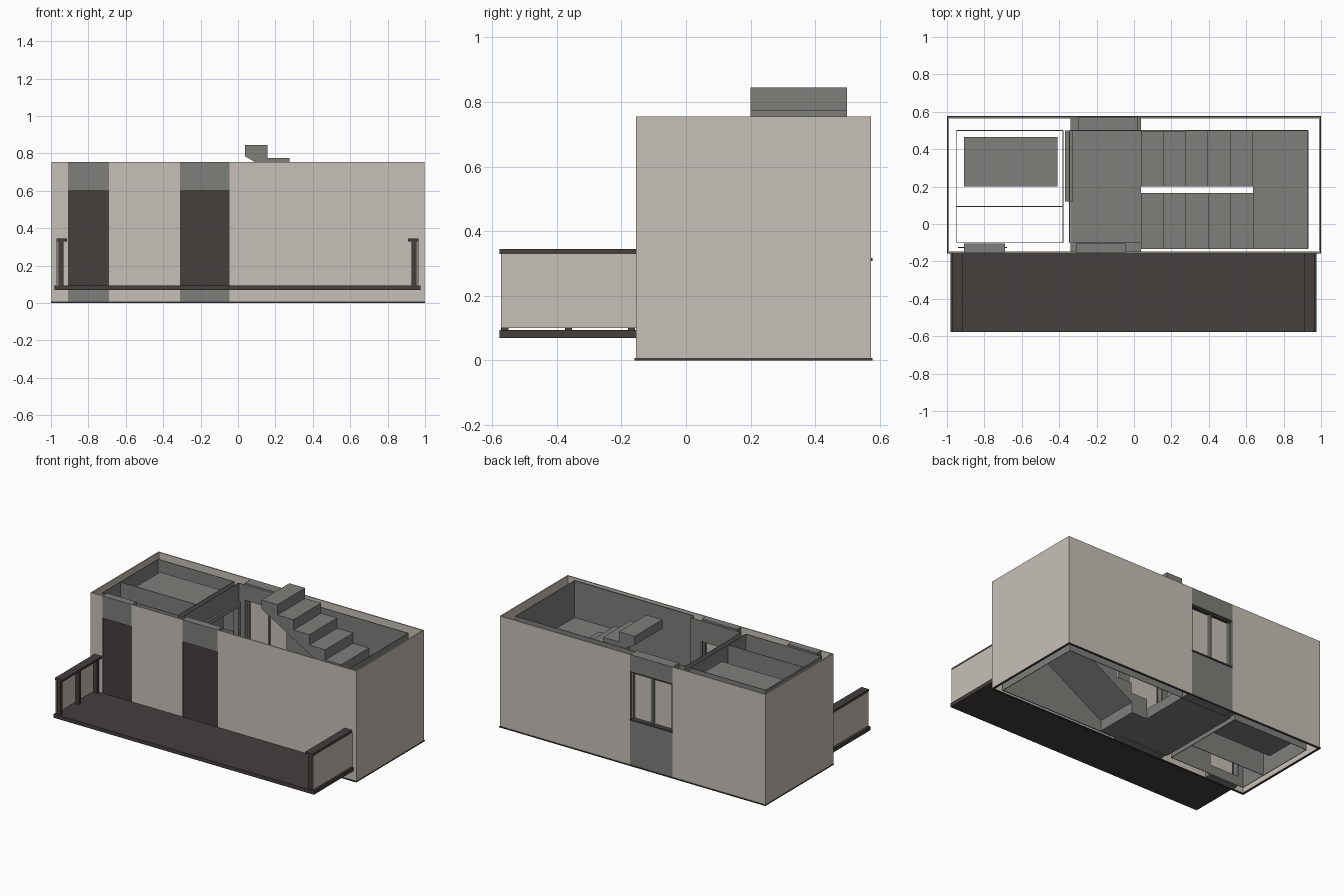
import bpy, bmesh

if "Cube" in bpy.data.objects:
    bpy.data.objects.remove(bpy.data.objects["Cube"])

def material(name, rgb):
    m = bpy.data.materials.new(name)
    m.diffuse_color = (*rgb, 1)
    m.use_nodes = True
    m.node_tree.nodes["Principled BSDF"].inputs["Base Color"].default_value = m.diffuse_color
    return m

BEIGE = material("warm_beige", (0.57, 0.53, 0.48))
GREY = material("concrete_grey", (0.21, 0.21, 0.195))
DARK = material("dark_brown", (0.058, 0.050, 0.048))

def finish(name, bm, mat):
    bmesh.ops.recalc_face_normals(bm, faces=bm.faces)
    me = bpy.data.meshes.new(name)
    bm.to_mesh(me)
    bm.free()
    me.materials.append(mat)
    bpy.context.collection.objects.link(bpy.data.objects.new(name, me))

def box(name, x, y, z, mat):
    bm = bmesh.new()
    bmesh.ops.create_cube(bm, size=1)
    for v in bm.verts:
        for i, (a, b) in enumerate((x, y, z)):
            v.co[i] = a if v.co[i] < 0 else b
    finish(name, bm, mat)

def extrude_y(name, pts, y0, y1, mat):
    bm = bmesh.new()
    f = bm.faces.new([bm.verts.new((x, y0, z)) for x, z in pts])
    r = bmesh.ops.extrude_face_region(bm, geom=[f])
    for v in r["geom"]:
        if isinstance(v, bmesh.types.BMVert):
            v.co.y = y1
    finish(name, bm, mat)

def wall(name, axis, at, a, b, z, mat, hole=None, t=0.004):
    """Thin wall along an axis at a fixed position, with one optional hole (a0, a1, z0, z1)."""
    parts = [(a, b, z[0], z[1])]
    if hole:
        h0, h1, k0, k1 = hole
        parts = [(a, h0, *z), (h1, b, *z), (h0, h1, z[0], k0), (h0, h1, k1, z[1])]
    for p0, p1, q0, q1 in parts:
        if p1 - p0 < 0.001 or q1 - q0 < 0.001:
            continue
        s, u = (p0, p1), (at - t / 2, at + t / 2)
        box(name, *((s, u) if axis == "x" else (u, s)), (q0, q1), mat)

TOP = 0.755
FRONT, BACK = -0.155, 0.573
D1, D2, WIN = (-0.91, -0.69), (-0.31, -0.045), (-0.30, 0.02)

# Outer shell, split around door and window strips
for a, b in ((-0.998, D1[0]), (D1[1], D2[0]), (D2[1], 0.998)):
    box("front_wall", (a, b), (FRONT, FRONT + 0.008), (0.005, TOP), BEIGE)
for a, b in ((-0.998, WIN[0]), (WIN[1], 0.998)):
    box("back_wall", (a, b), (BACK - 0.008, BACK), (0.005, TOP), BEIGE)
for s in (-0.998, 0.990):
    box("side_wall", (s, s + 0.008), (FRONT, BACK), (0.005, TOP), BEIGE)

# Dark rim under the outer walls
for y in (-0.159, 0.565):
    box("base_rim_long", (-1, 1), (y, y + 0.012), (0, 0.007), DARK)
for x in (-1, 0.988):
    box("base_rim_side", (x, x + 0.012), (-0.159, 0.577), (0, 0.007), DARK)

# Front doors with grey strips above and below
for a, b in (D1, D2):
    box("door_header", (a, b), (FRONT, -0.105), (0.605, TOP), GREY)
    box("door_threshold", (a, b), (FRONT, -0.105), (0.002, 0.07), GREY)
    box("door_leaf", (a, b), (-0.148, -0.138), (0.07, 0.605), DARK)
    box("door_inner_pane", (a + 0.02, b - 0.02), (-0.137, -0.132), (0.09, 0.585), BEIGE)
    for x in (a, b - 0.004):
        box("door_jamb", (x, x + 0.004), (-0.138, -0.105), (0.07, 0.605), GREY)
box("door_track", (-0.94, -0.68), (-0.128, -0.122), (0.595, 0.605), DARK)

# Back window in its strip
box("window_header", WIN, (0.5, BACK), (0.64, TOP), GREY)
box("window_apron", WIN, (0.5, BACK), (0.002, 0.31), GREY)
box("window_sill", WIN, (0.5, 0.577), (0.308, 0.318), DARK)
box("window_head", WIN, (0.53, 0.565), (0.628, 0.64), DARK)
for x in WIN:
    s = 0.004 if x < 0 else -0.004
    box("window_reveal", sorted((x, x + s)), (0.5, BACK), (0.31, 0.64), GREY)
for x in (-0.296, -0.145, 0.004):
    box("window_mullion", (x, x + 0.012), (0.53, 0.56), (0.318, 0.63), GREY)
for x in (-0.284, -0.133):
    box("window_pane", (x, x + 0.138), (0.538, 0.543), (0.318, 0.63), BEIGE)

# Inner wall lining of the left rooms and the stair room
Z = (0.006, 0.745)
wall("left_lining", "y", -0.95, -0.10, 0.5, Z, GREY)
wall("left_back_lining", "x", 0.5, -0.95, -0.38, Z, GREY)
wall("left_front_lining", "x", -0.10, -0.95, -0.38, Z, GREY, (*D1, 0.07, 0.605))
wall("room_partition", "x", 0.093, -0.95, -0.38, Z, GREY)
for x in (-0.38, -0.345):
    wall("cross_partition", "y", x, -0.10, 0.5, Z, GREY, (0.13, 0.49, 0.075, 0.61))
wall("hall_front_lining", "x", -0.10, -0.345, 0.037, Z, GREY, (*D2, 0.07, 0.605))
wall("stair_front_lining", "x", -0.132, 0.037, 0.93, Z, GREY)
wall("stair_back_lining", "x", 0.5, -0.345, 0.93, Z, GREY, (*WIN, 0.31, 0.64))
wall("right_lining", "y", 0.93, -0.132, 0.5, Z, GREY)

# Inner door frame in the cross partition
box("inner_door_head", (-0.37, -0.33), (0.12, 0.5), (0.59, 0.62), GREY)
for y in (0.12, 0.475):
    box("inner_door_post", (-0.37, -0.33), (y, y + 0.025), (0.075, 0.59), GREY)
box("inner_door_leaf", (-0.352, -0.346), (0.145, 0.34), (0.075, 0.59), GREY)

# Panels in the back left room
box("room_low_panel", (-0.91, -0.41), (0.2, 0.465), (0.08, 0.1), GREY)
box("room_high_panel", (-0.91, -0.41), (0.2, 0.465), (0.66, 0.68), GREY)

# Hall floor
box("hall_floor", (-0.34, 0.037), (-0.15, 0.565), (0.008, 0.075), GREY)

# U-shaped staircase: two flights and a landing
RUN, RISE, X0, X1, MID = 0.1196, 0.07, 0.037, 0.635, 0.495
upper = [(X0, 0.785), (X1, 0.435), (X1, MID)]
for i in range(5):
    z = MID + RISE * (i + 1)
    upper += [(X1 - RUN * i, z), (X1 - RUN * (i + 1), z)]
upper.remove((X1, MID))
extrude_y("upper_flight", upper, 0.2, 0.498, GREY)
lower = [(X0, 0.008), (0.155, 0.008), (0.155, 0.08), (X1, 0.36)]
for i in range(5):
    z = MID - RISE * (i + 1)
    lower += [(X1 - RUN * i, z), (X1 - RUN * (i + 1), z)]
extrude_y("lower_flight", lower, -0.13, 0.165, GREY)
box("stair_landing", (X1, 0.93), (-0.13, 0.498), (0.435, MID), GREY)

# Balcony deck and side railings
box("balcony_deck", (-0.982, 0.975), (-0.577, FRONT), (0.07, 0.095), DARK)
for s in (-1, 1):
    def span(a, b):
        return tuple(sorted((s * a - 0.002, s * b - 0.002)))
    box("railing_cap", span(0.912, 0.968), (-0.577, FRONT), (0.33, 0.345), DARK)
    box("railing_panel", span(0.962, 0.97), (-0.572, FRONT), (0.1, 0.33), BEIGE)
    for y in (-0.572, -0.375, -0.18):
        box("railing_post", span(0.93, 0.957), (y, y + 0.022), (0.095, 0.33), DARK)
